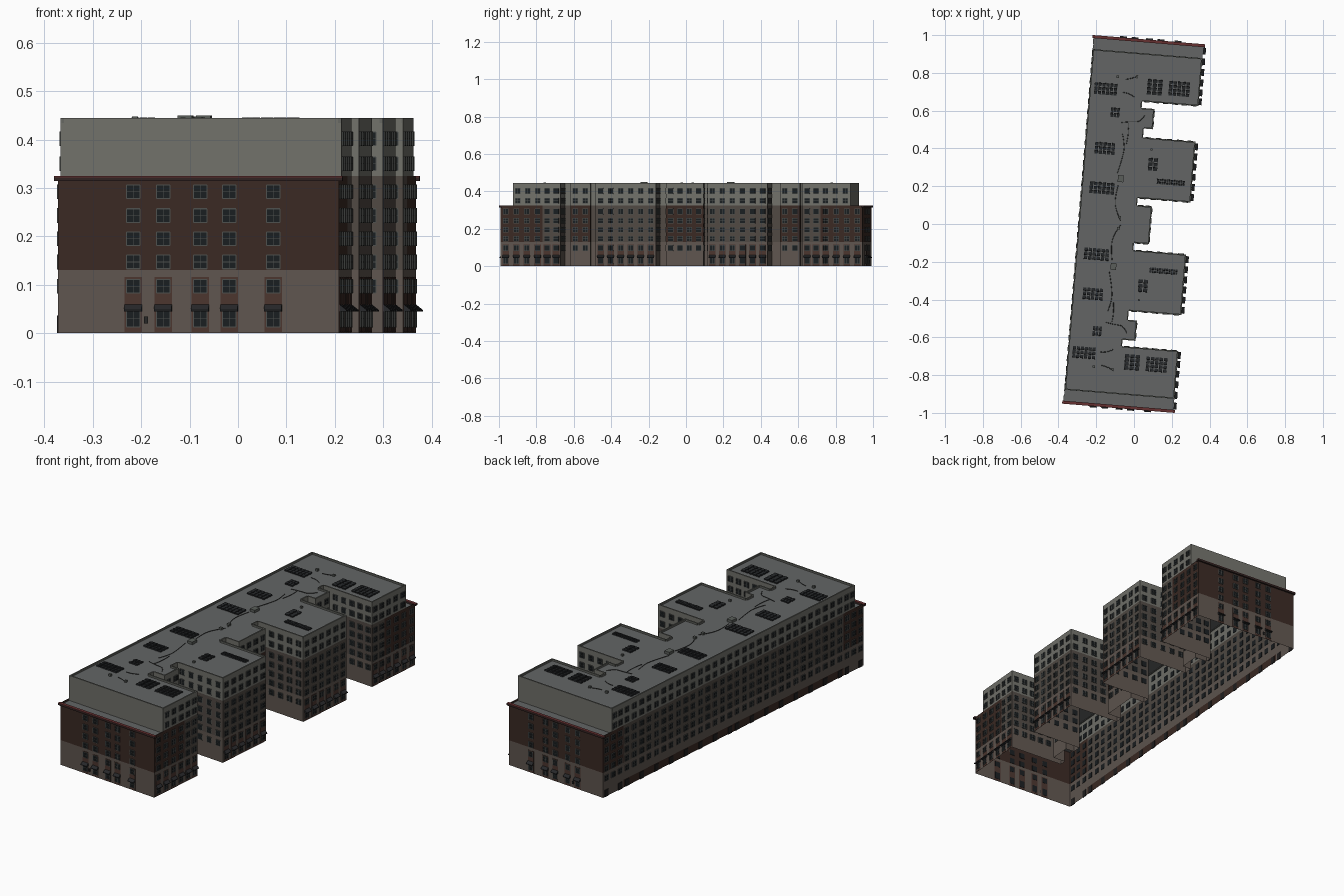
import bpy, bmesh, math
from mathutils import Matrix, Vector

if "Cube" in bpy.data.objects:
    bpy.data.objects.remove(bpy.data.objects["Cube"])

TURN = -0.0823          # whole building is turned slightly about z
END, SET = 0.971, 0.905  # end of lower walls / set-back upper storeys
ROOF, TOP, TERR = 0.436, 0.445, 0.314

PARTS = {  # part name: colour
    "base_walls": (.115, .092, .078), "brick_walls": (.042, .022, .017),
    "middle_walls": (.08, .066, .056), "upper_walls": (.165, .165, .145),
    "main_roof": (.125, .13, .13), "terraces": (.125, .13, .13),
    "parapets": (.13, .135, .12), "cornices": (.03, .017, .016),
    "cornice_caps": (.13, .03, .03), "window_glass": (.01, .013, .015),
    "window_frames": (.075, .08, .075), "window_surrounds": (.07, .036, .028),
    "awnings": (.02, .021, .023), "doors": (.015, .014, .014),
    "solar_panels": (.018, .02, .022), "roof_units": (.1, .11, .1),
    "lamps": (.02, .02, .02)}
BM = {k: bmesh.new() for k in PARTS}
I4 = Matrix.Identity(4)
FLIP = Matrix.Diagonal((1, -1, 1, 1))


def face(part, pts):
    bm = BM[part]
    bm.faces.new([bm.verts.new(p) for p in pts])


def box(part, m, x0, x1, y0, y1, z0, z1):
    c = Vector(((x0 + x1) / 2, (y0 + y1) / 2, (z0 + z1) / 2))
    mat = m @ Matrix.Translation(c) @ Matrix.Diagonal((x1 - x0, y1 - y0, z1 - z0, 1))
    bmesh.ops.create_cube(BM[part], size=1, matrix=mat)


def edge_frame(p, q, s):
    """Matrix with X along the wall, Y outward, Z up."""
    d = (Vector(q) - Vector(p)).normalized()
    m = Matrix(((d.x, d.y, 0, p[0]), (d.y, -d.x, 0, p[1]), (0, 0, 1, 0), (0, 0, 0, 1)))
    return (FLIP if s < 0 else I4) @ m


def wall(part, p, q, s, z0, z1):
    pts = [(p[0], p[1] * s, z0), (q[0], q[1] * s, z0), (q[0], q[1] * s, z1), (p[0], p[1] * s, z1)]
    face(part, pts[::s])


def window(m, x, z, w=.028, h=.028):
    a, b, t = w / 2, h / 2, .0022
    box("window_glass", m, x - a, x + a, -.002, .0015, z - b, z + b)
    for e in (-1, 0, 1):
        k = t if e else t / 2
        box("window_frames", m, x + e * a - k / 2, x + e * a + k / 2, 0, .003, z - b, z + b)
        box("window_frames", m, x - a, x + a, 0, .003, z + e * b - k / 2, z + e * b + k / 2)


def awning(m, x, w=.036):
    bm = BM["awnings"]
    prof = [(0, .06), (.015, .048), (.015, .045), (0, .045)]
    a, b = ([bm.verts.new(m @ Vector((x + e * w / 2, y, z))) for y, z in prof] for e in (-1, 1))
    bm.faces.new(a)
    bm.faces.new(b[::-1])
    for i in range(4):
        j = (i + 1) % 4
        bm.faces.new((a[i], b[i], b[j], a[j]))


def shopfront(m, x):
    """Ground floor window, awning and brick surround up to the first floor."""
    box("window_surrounds", m, x - .018, x + .018, -.001, .001, .002, .116)
    window(m, x, .031, .028, .036)
    awning(m, x)


def columns(p, q):
    L = (Vector(q) - Vector(p)).length
    n = round(L / .0533) if L > .075 else 0
    return [L * (i + .5) / n for i in range(n)]


def outline(e):
    """Half of the comb-shaped footprint, from the right middle to the left middle."""
    return [(.088, 0), (.088, .1), (.008, .1), (.008, .138), (.289, .138), (.289, .461),
            (.01, .461), (.01, .508), (.058, .508), (.058, .616), (-.01, .616), (-.01, .65),
            (.289, .65), (.289, .745), (.289, e), (-.293, e), (-.293, .82), (-.293, 0)]


LOW_ROWS = (.097, .147, .195, .243, .292)
for s in (1, -1):
    # lower storeys
    pts = outline(END)
    for p, q in zip(pts, pts[1:]):
        m = edge_frame(p, q, s)
        left = p[0] < -.29 and q[0] < -.29
        end = p[1] == q[1] == END
        block = .05 < max(p[0], q[0]) < .1
        brick = block or min(p[1], q[1]) >= .74
        z = 0
        if left and not brick:
            wall("brick_walls", p, q, s, 0, .04)
            z = .04
        wall("base_walls", p, q, s, z, .13)
        wall("brick_walls" if brick else "middle_walls", p, q, s, .13, .325)
        cols = [.289 - u for u in (-.137, -.075, .002, .062, .153)] if end else columns(p, q)
        street = end or (p[0] == q[0] == .289)
        for i, x in enumerate(cols):
            if street:
                shopfront(m, x)
            elif left and i % 2 == 0:
                box("doors", m, x - .014, x + .014, -.002, .003, 0, .036)
            for r in LOW_ROWS:
                window(m, x, r)
        if end:
            # wall lamp, cornice and terrace edge
            box("lamps", m, .395, .403, 0, .006, .02, .034)
            L = .582
            box("cornices", m, -.008, L + .008, -.008, .008, .314, .322)
            box("cornice_caps", m, -.008, L + .008, -.008, .008, .322, .325)
    # terrace over the end storeys
    t = [(-.293, SET * s, TERR), (.289, SET * s, TERR), (.289, END * s, TERR), (-.293, END * s, TERR)]
    face("terraces", t[::s])

    # set-back upper storeys with parapet
    pts = outline(SET)
    for p, q in zip(pts, pts[1:]):
        m = edge_frame(p, q, s)
        end = p[1] == q[1] == SET
        wall("upper_walls", p, q, s, TERR if end else .325, TOP)
        L = (Vector(q) - Vector(p)).length
        box("parapets", m, 0, L, -.007, -.0003, ROOF - .002, TOP)
        if not end:
            for x in columns(p, q):
                for r in (.35, .402):
                    window(m, x, r)

    # solar panel arrays: u, v, columns, rows, width, depth
    side = FLIP if s < 0 else I4
    for u, v, nx, ny, w, d in [(-.208, .70, 6, 3, .125, .065), (-.148, .58, 3, 2, .05, .055),
                               (-.187, .386, 5, 3, .11, .065), (-.185, .175, 6, 3, .135, .065),
                               (.05, .73, 3, 4, .085, .085), (.18, .732, 5, 4, .115, .08),
                               (.074, .322, 2, 3, .055, .07), (.176, .235, 12, 2, .15, .03)]:
        for i in range(nx):
            for j in range(ny):
                m = side @ Matrix.Translation((u + w * ((i + .5) / nx - .5),
                                               v + d * ((j + .5) / ny - .5), ROOF + .006)) \
                    @ Matrix.Rotation(.12, 4, 'X')
                a, b = w / nx * .4, d / ny * .4
                box("solar_panels", m, -a, a, -b, b, -.005, .002)

    # roof units and vents
    for u, v, a, b, h in [(-.09, .233, .015, .018, .014), (-.15, .77, .006, .006, .012),
                          (.06, .40, .005, .005, .01), (-.08, .03, .008, .006, .011),
                          (-.05, .775, .005, .005, .01)]:
        box("roof_units", side, u - a, u + a, v - b, v + b, ROOF, ROOF + h)

# main roof
half = outline(SET)
loop = half + [(u, -v) for u, v in half[::-1]]
loop = [p for i, p in enumerate(loop) if (p[0], p[1]) not in ((.088, 0), (-.293, 0))]
face("main_roof", [(u, v, ROOF) for u, v in loop])

# finish every part
def material(name, col):
    mat = bpy.data.materials.new(name)
    mat.diffuse_color = (*col, 1)
    mat.use_nodes = True
    mat.node_tree.nodes["Principled BSDF"].inputs["Base Color"].default_value = mat.diffuse_color
    return mat


for name, bm in BM.items():
    if not name.endswith("walls") and name not in ("main_roof", "terraces"):
        bmesh.ops.recalc_face_normals(bm, faces=bm.faces[:])
    me = bpy.data.meshes.new(name)
    bm.to_mesh(me)
    bm.free()
    ob = bpy.data.objects.new(name, me)
    me.materials.append(material(name, PARTS[name]))
    ob.rotation_euler.z = TURN
    bpy.context.collection.objects.link(ob)

# cables lying on the roof
cu = bpy.data.curves.new("roof_cables", 'CURVE')
cu.dimensions, cu.bevel_depth, cu.bevel_resolution = '3D', .0018, 0
for s in (1, -1):
    for path in [[(-.11, .26), (-.085, .36), (-.085, .42), (-.1, .47)],
                 [(-.11, .53), (-.06, .54), (-.01, .54), (.01, .58)],
                 [(-.075, .53), (-.065, .48), (-.075, .42)],
                 [(-.12, .69), (-.08, .69), (-.055, .67)],
                 [(-.11, .76), (-.07, .765), (-.045, .785)],
                 [(-.1, .2), (-.115, .12), (-.095, .05), (-.07, .01)]]:
        sp = cu.splines.new('NURBS')
        sp.points.add(len(path) - 1)
        for pt, (u, v) in zip(sp.points, path):
            pt.co = (u, v * s, ROOF + .002, 1)
        sp.use_endpoint_u, sp.order_u, sp.resolution_u = True, 3, 4
cables = bpy.data.objects.new("roof_cables", cu)
cu.materials.append(material("cable", (.04, .042, .04)))
cables.rotation_euler.z = TURN
bpy.context.collection.objects.link(cables)
